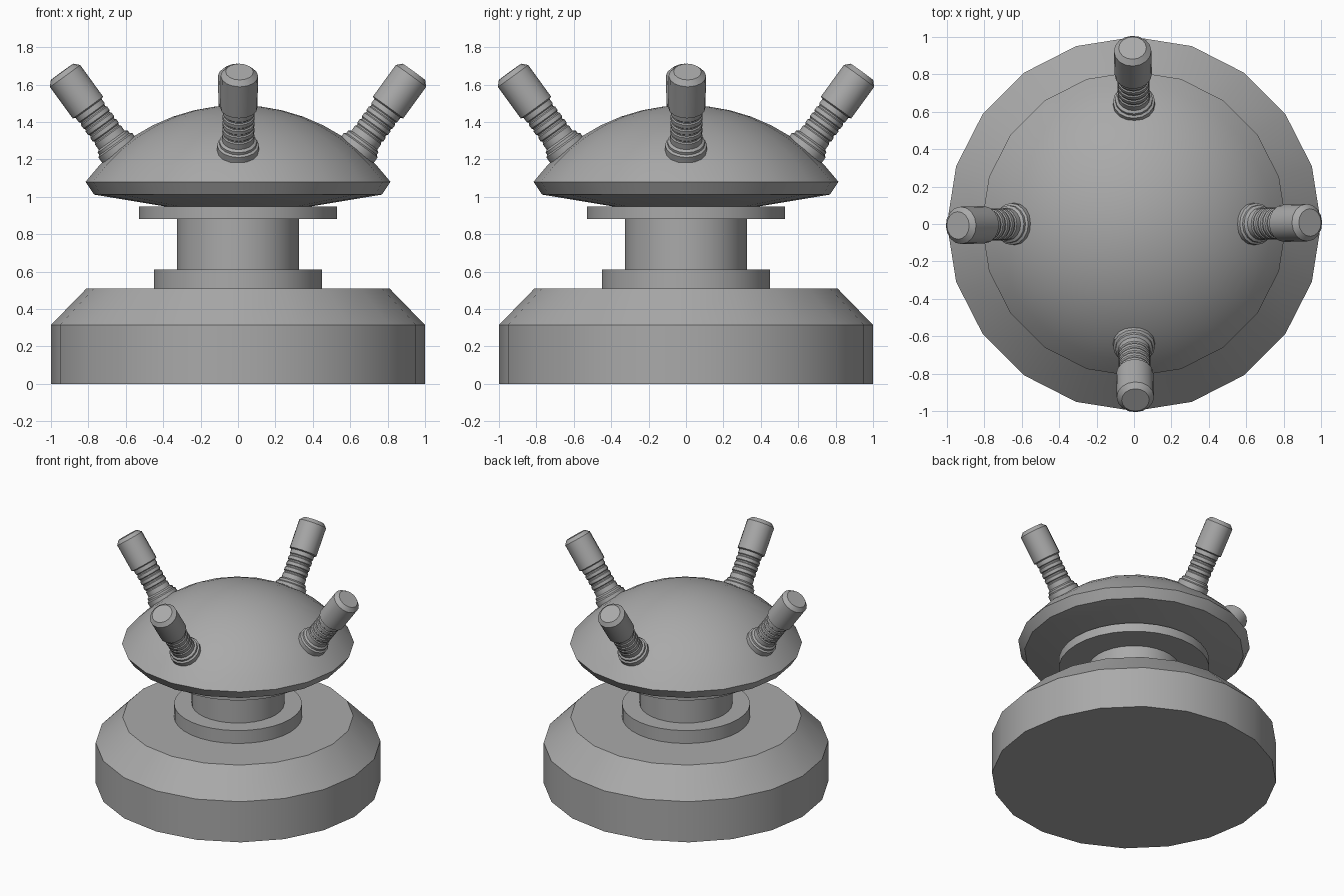
import bpy, bmesh, math
from mathutils import Matrix

if "Cube" in bpy.data.objects:
    bpy.data.objects.remove(bpy.data.objects["Cube"])

grey = bpy.data.materials.new("mid grey")
grey.diffuse_color = (0.4, 0.4, 0.4, 1)
grey.use_nodes = True
grey.node_tree.nodes["Principled BSDF"].inputs["Base Color"].default_value = grey.diffuse_color


def lathe(name, profile, sides, matrix=Matrix()):
    """Closed solid of revolution from (radius, height) points, bottom to top."""
    bm = bmesh.new()
    rings = []
    for r, h in profile:
        if r == 0:
            rings.append([bm.verts.new((0, 0, h))])
            continue
        rings.append([bm.verts.new((r * math.cos(a), r * math.sin(a), h))
                      for a in (2 * math.pi * i / sides for i in range(sides))])
    for low, high in zip(rings, rings[1:]):
        for i in range(sides):
            j = (i + 1) % sides
            if len(high) == 1:
                bm.faces.new((low[i], low[j], high[0]))
            else:
                bm.faces.new((low[i], low[j], high[j], high[i]))
    bm.faces.new(rings[0][::-1])
    if len(rings[-1]) > 1:
        bm.faces.new(rings[-1])
    bm.transform(matrix)
    mesh = bpy.data.meshes.new(name)
    bm.to_mesh(mesh)
    bm.free()
    mesh.materials.append(grey)
    ob = bpy.data.objects.new(name, mesh)
    bpy.context.collection.objects.link(ob)
    bpy.ops.object.select_all(action='DESELECT')
    ob.select_set(True)
    bpy.context.view_layer.objects.active = ob
    bpy.ops.object.shade_smooth_by_angle(angle=math.radians(30))
    return ob


# Pedestal with sloped shoulder, and the stepped neck
lathe("base", [(1, 0), (1, 0.315), (0.81, 0.51)], 20)
lathe("lower_flange", [(0.45, 0.505), (0.45, 0.61)], 32)
lathe("neck", [(0.325, 0.60), (0.325, 0.89)], 32)
lathe("upper_collar", [(0.53, 0.88), (0.53, 0.947)], 32)

# Saucer-shaped head: shallow underside and spherical cap
cap_r, cap_z, rim = 1.015, 0.475, math.asin(0.815 / 1.015)
cap = [(cap_r * math.sin(rim * k / 8), cap_z + cap_r * math.cos(rim * k / 8))
       for k in range(8, 0, -1)]
lathe("head", [(0.37, 0.945), (0.77, 1.012)] + cap + [(0, cap_z + cap_r)], 20)

# Four ribbed studs leaning outward from the head
stud = [(0.112, -0.02), (0.112, 0.022), (0.1, 0.03), (0.1, 0.045), (0.086, 0.055)]
for k in range(4):
    t = 0.09 + 0.042 * k
    stud += [(0.086, t), (0.08, t + 0.006), (0.08, t + 0.014), (0.086, t + 0.02)]
stud += [(0.086, 0.265), (0.1, 0.272), (0.1, 0.48), (0.074, 0.507)]
for k, side in enumerate(("right", "back", "left", "front")):
    place = (Matrix.Rotation(k * math.pi / 2, 4, 'Z')
             @ Matrix.Translation((0.643, 0, 1.258))
             @ Matrix.Rotation(math.radians(1.5), 4, 'Z')
             @ Matrix.Rotation(math.radians(36), 4, 'Y'))
    lathe(side + "_stud", stud, 16, place)
